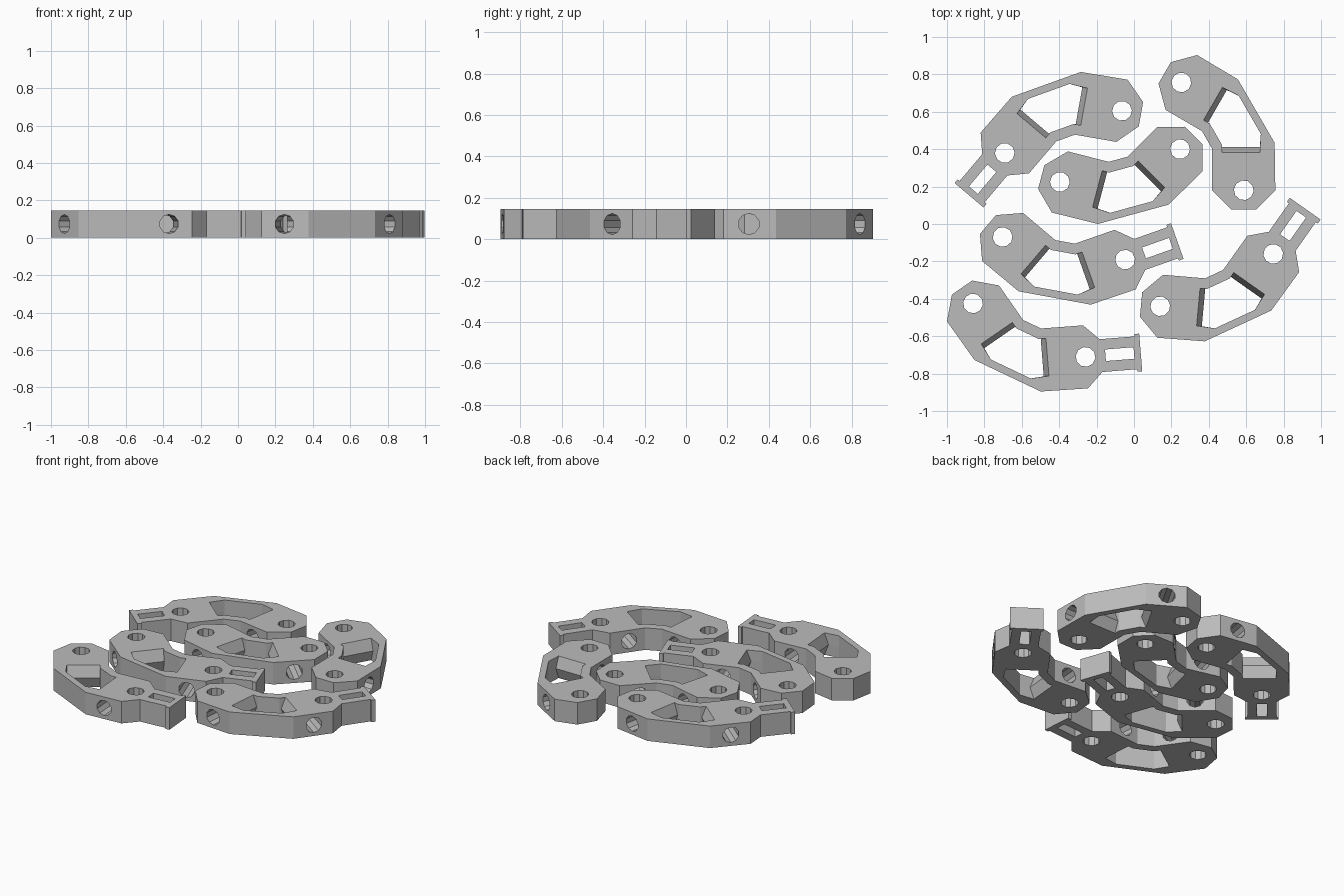
import bpy, bmesh, math
from mathutils import Matrix, Vector

cube = bpy.data.objects.get("Cube")
if cube:
    bpy.data.objects.remove(cube)

H = 0.147            # link thickness
HALF = 0.333         # half the distance between the two pin holes
BEND = math.radians(30)

grey = bpy.data.materials.new("plain_grey")
grey.use_nodes = True
grey.diffuse_color = (0.5, 0.5, 0.5, 1)
grey.node_tree.nodes["Principled BSDF"].inputs["Base Color"].default_value = (0.5, 0.5, 0.5, 1)


def arm(x, y, side=1):
    """Point given along an arm, measured from its pin, in link space."""
    c, s = math.cos(BEND), math.sin(BEND)
    return Vector((side * (HALF + c * x - s * y), s * x + c * y))


def loft(bm, loops):
    """Closed solid through stacked outlines given as (z, points)."""
    rings = [[bm.verts.new((p[0], p[1], z)) for p in pts] for z, pts in loops]
    n = len(rings[0])
    bm.faces.new(rings[0][::-1])
    bm.faces.new(rings[-1])
    for low, high in zip(rings, rings[1:]):
        for i in range(n):
            j = (i + 1) % n
            bm.faces.new((low[i], low[j], high[j], high[i]))


def both_arms(right):
    """Outline from the outer edge to the inner edge, mirrored to the left arm."""
    return right + [Vector((-p.x, p.y)) for p in reversed(right)]


def cavity_outline(wall_x):
    return both_arms([Vector((0.118, -0.23)), arm(wall_x, -0.086),
                      arm(wall_x, 0.115), Vector((0.066, -0.021))])


def as_object(name, bm):
    bmesh.ops.recalc_face_normals(bm, faces=bm.faces)
    mesh = bpy.data.meshes.new(name)
    bm.to_mesh(mesh)
    bm.free()
    mesh.materials.append(grey)
    obj = bpy.data.objects.new(name, mesh)
    bpy.context.collection.objects.link(obj)
    return obj


def link_mesh(name, tabbed):
    # Bent body with chamfered ends, and the optional T-shaped tab
    w = 0.169
    plain_end = [(0.103, -0.066), (0.103, 0.066)]
    lower_tab = [(0.083, -0.088), (0.27, -0.088), (0.27, -0.101), (0.296, -0.101)]
    tab_end = lower_tab + [(x, -y) for x, y in reversed(lower_tab)]
    outer, inner = Vector((0.196, -0.27)), Vector((0.053, 0.035))

    def half(end, side):
        pts = [(0, -w)] + end + [(0, w)]
        return ([Vector((side * outer.x, outer.y))] + [arm(x, y, side) for x, y in pts]
                + [Vector((side * inner.x, inner.y))])

    outline = half(tab_end if tabbed else plain_end, 1) + half(plain_end, -1)[::-1]
    bm = bmesh.new()
    loft(bm, [(0, outline), (H, outline)])
    body = as_object(name, bm)

    # Cutters: central cavity with ridged end walls, pin holes, cross holes, tab slot
    bm = bmesh.new()
    wide, narrow = cavity_outline(-0.203), cavity_outline(-0.231)
    loft(bm, [(-0.02, wide), (0, wide), (H / 2, narrow), (H, wide), (H + 0.02, wide)])
    for side in (1, -1):
        pin = arm(0, 0, side)
        bmesh.ops.create_cone(bm, cap_ends=True, segments=10, radius1=0.053, radius2=0.053,
                              depth=0.4, matrix=Matrix.Translation((pin.x, pin.y, H / 2)))
        mid = arm(-0.123, 0, side)
        turn = Matrix.Rotation(side * BEND, 4, 'Z') @ Matrix.Rotation(math.pi / 2, 4, 'X')
        bmesh.ops.create_cone(bm, cap_ends=True, segments=10, radius1=0.051, radius2=0.051,
                              depth=0.5, matrix=Matrix.Translation((mid.x, mid.y, H / 2)) @ turn)
    if tabbed:
        slot = [arm(x, y) for x, y in ((0.107, -0.031), (0.26, -0.031), (0.26, 0.031), (0.107, 0.031))]
        loft(bm, [(-0.02, slot), (H + 0.02, slot)])
    cutter = as_object("cutter", bm)
    cutter.hide_render = True

    cut = body.modifiers.new("cut", 'BOOLEAN')
    cut.operation, cut.solver, cut.object = 'DIFFERENCE', 'EXACT', cutter
    graph = bpy.context.evaluated_depsgraph_get()
    mesh = bpy.data.meshes.new_from_object(body.evaluated_get(graph))
    mesh.name = name
    for obj in (body, cutter):
        bpy.data.objects.remove(obj)
    return mesh


tabbed_link = link_mesh("tabbed_link", True)
plain_link = link_mesh("plain_link", False)

# Laid-out links: name, mesh, first pin, second pin
layout = [
    ("front_right_link", tabbed_link, (-0.86, -0.425), (-0.26, -0.71)),
    ("middle_right_link", tabbed_link, (-0.70, -0.07), (-0.05, -0.19)),
    ("back_right_link", tabbed_link, (-0.065, 0.605), (-0.69, 0.38)),
    ("front_left_link", tabbed_link, (0.14, -0.44), (0.745, -0.16)),
    ("center_plain_link", plain_link, (-0.395, 0.225), (0.245, 0.40)),
    ("back_left_plain_link", plain_link, (0.587, 0.18), (0.253, 0.757)),
]
for name, mesh, a, b in layout:
    a, b = Vector(a), Vector(b)
    obj = bpy.data.objects.new(name, mesh)
    obj.location = ((a + b) / 2).to_3d()
    obj.rotation_euler.z = math.atan2(b.y - a.y, b.x - a.x)
    bpy.context.collection.objects.link(obj)
